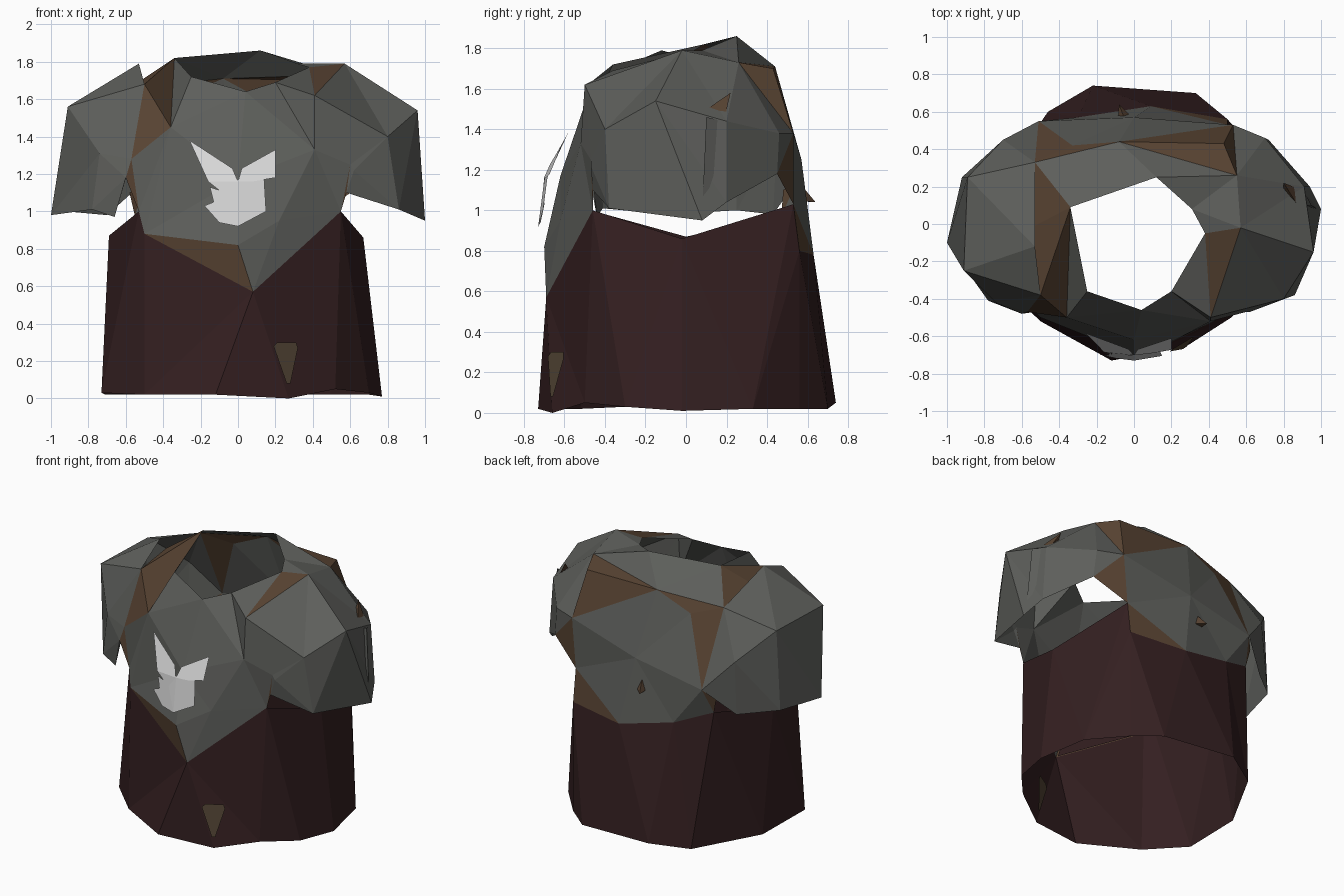
import bpy
import bmesh
from mathutils import Vector
from mathutils.bvhtree import BVHTree

default_cube = bpy.data.objects.get("Cube")
if default_cube:
    bpy.data.objects.remove(default_cube, do_unlink=True)


def make_material(name, colour):
    material = bpy.data.materials.new(name)
    material.use_nodes = True
    rgba = (*colour, 1)
    material.diffuse_color = rgba
    material.node_tree.nodes["Principled BSDF"].inputs["Base Color"].default_value = rgba
    return material


GREY = make_material("grey cloth", (.11, .113, .104))
BROWN = make_material("brown cloth", (.1, .058, .033))
MAROON = make_material("dark maroon cloth", (.034, .0138, .0148))
TAN = make_material("tan patch", (.085, .058, .034))
WHITE = make_material("pale ornament", (.68, .68, .68))


def add_object(name, bm, materials):
    """Turn faces outward, split them into flat facets and link the object."""
    for face in bm.faces:
        face.normal_update()
        outward = face.calc_center_median() - Vector((0, 0, 1))
        if face.normal.dot(outward) < 0:
            face.normal_flip()
    bmesh.ops.triangulate(bm, faces=bm.faces[:])
    mesh = bpy.data.meshes.new(name)
    bm.to_mesh(mesh)
    bm.free()
    for material in materials:
        mesh.materials.append(material)
    obj = bpy.data.objects.new(name, mesh)
    bpy.context.collection.objects.link(obj)
    return obj


def cloth_panel(name, rows, materials=(GREY, BROWN), accents=(), closed=False):
    """Loft rows of points; repeated points collapse a quad to a triangle."""
    bm = bmesh.new()
    shared = {}

    def vert(point):
        if point not in shared:
            shared[point] = bm.verts.new(point)
        return shared[point]

    for r, (upper, lower) in enumerate(zip(rows, rows[1:])):
        count = len(upper)
        for c in range(count if closed else count - 1):
            n = (c + 1) % count
            loop = [vert(p) for p in (upper[c], upper[n], lower[n], lower[c])]
            loop = list(dict.fromkeys(loop))
            if len(loop) > 2:
                face = bm.faces.new(loop)
                face.material_index = int((r, c) in accents)
    return add_object(name, bm, materials)


def flat_plate(name, outline, material, depth):
    """Face from an (x, z) outline, with y given by a depth rule."""
    bm = bmesh.new()
    bm.faces.new([bm.verts.new((x, depth(x, z), z)) for x, z in outline])
    return add_object(name, bm, [material])


def spike(name, base, tip, width, material):
    """Small three-sided thorn from base to tip."""
    base, tip = Vector(base), Vector(tip)
    axis = tip - base
    bm = bmesh.new()
    bmesh.ops.create_cone(bm, segments=3, radius1=width, radius2=0, depth=axis.length)
    bm.transform(axis.to_track_quat("Z", "Y").to_matrix().to_4x4())
    bmesh.ops.translate(bm, vec=(base + tip) / 2, verts=bm.verts[:])
    return add_object(name, bm, [material])


# Shared corners of the hem
front_dip = (.08, -.69, .57)
front_left = (.55, -.46, 1.0)
front_right = (-.53, -.47, 1.0)
front_right_low = (-.5, -.5, .88)
back_left = (.5, .53, 1.03)
back_left_low = (.5, .56, .8)
back_dip = (.09, .63, .78)
back_right = (-.55, .47, .97)
back_right_low = (-.3, .57, .87)

# Flared skirt, open at top and bottom
skirt = cloth_panel("skirt", [
    [front_dip, front_left, front_left, (.67, -.02, .86), back_left, back_left_low,
     back_dip, back_right_low, back_right, (-.69, 0, .87), front_right,
     front_right_low, front_dip],
    [(.27, -.66, 0), (.52, -.5, .05), (.7, -.3, .03), (.77, -.02, .01), (.7, .33, .02),
     (.5, .56, .02), (.33, .7, .02), (-.22, .74, .05), (-.46, .6, .02), (-.71, .15, .02),
     (-.73, -.3, .03), (-.5, -.52, .02), (-.12, -.73, .02)],
], [MAROON], closed=True)

# Shared corners of the armholes, front to back
arm_left = [(.6, -.47, 1.25), (.41, -.5, 1.62), (.57, -.02, 1.79),
            (.55, .26, 1.73), (.53, .53, 1.38)]
arm_right = [(-.57, -.47, 1.28), (-.5, -.38, 1.68), (-.53, -.12, 1.79),
             (-.53, .33, 1.66), (-.51, .55, 1.15)]

# Shared corners of the neck and shoulders
collar_left = (.2, -.36, 1.69)
collar_right = (-.25, -.36, 1.72)
collar_peak = (-.34, .09, 1.82)
collar_back = (.12, .25, 1.86)
collar_side = (.31, .08, 1.79)
collar_shoulder = (.38, -.05, 1.77)
back_ridge = (-.08, .44, 1.71)
back_shoulder = (.48, .43, 1.7)
back_notch = (-.33, .42, 1.6)

# Yoke around the neck opening
cloth_panel("yoke", [
    [collar_left, collar_shoulder, collar_shoulder, collar_side, collar_back,
     collar_peak, collar_peak, collar_peak],
    [arm_left[1], arm_left[1], arm_left[2], arm_left[3], back_ridge,
     arm_right[3], (-.55, -.02, 1.68), arm_right[1]],
], accents={(0, 1), (0, 5), (0, 6)})

# Chest panel with a pointed hem
chest_fold = (-.36, -.5, 1.45)
cloth_panel("chest", [
    [arm_right[1], collar_peak, collar_right, (.04, -.46, 1.64), collar_left, arm_left[1]],
    [arm_right[0], chest_fold, chest_fold, (0, -.62, 1.17), (.41, -.52, 1.33), arm_left[0]],
    [front_right, front_right_low, front_right_low, (0, -.7, .82), (.22, -.62, .95),
     front_left],
    [front_right, front_right_low, front_right_low, front_dip, front_dip, front_left],
], accents={(0, 0), (2, 2)})

# Dark lining behind the brown chest facet
lining_corner = (.08, -.67, .57)
cloth_panel("chest_lining", [[(-.5, -.48, .88), (0, -.68, .82)], [lining_corner] * 2],
            [MAROON])

# Back panel with patched shoulders
back_middle = (0, .57, 1.25)
cloth_panel("back", [
    [arm_right[3], arm_right[3], back_ridge, back_ridge, arm_left[3], arm_left[3]],
    [arm_right[3], back_notch, back_ridge, back_ridge, back_shoulder, arm_left[3]],
    [arm_right[4], arm_right[4], back_middle] + [arm_left[4]] * 3,
    [back_right, back_right_low, back_dip] + [back_left] * 3,
    [back_right, back_right_low, back_dip] + [back_left_low] * 3,
], accents={(0, 1), (0, 3), (1, 0), (1, 3), (1, 4), (3, 2)})

# Wide open sleeves: armhole, elbow and hem rows, closed up to the armhole ends
left_elbow = [(.62, -.47, 1.22), (.8, -.4, 1.4), (.96, -.15, 1.54), (.91, .2, 1.44),
              (.7, .46, 1.38)]
left_hem = [(.58, -.46, 1.1), (.86, -.38, 1.01), (1, .08, .95), (.94, .2, 1.04),
            (.72, .45, 1.18)]
right_elbow = [(-.6, -.48, 1.18), (-.74, -.42, 1.31), (-.91, -.25, 1.56), (-.89, .25, 1.56),
               (-.7, .45, 1.36)]
right_hem = [(-.66, -.44, .97), (-.78, -.41, 1.01), (-1, -.1, .98), (-.92, .25, 1.0),
             (-.7, .43, .98)]
for side, arm, elbow, hem in (("left", arm_left, left_elbow, left_hem),
                              ("right", arm_right, right_elbow, right_hem)):
    first, last = arm[0], arm[-1]
    cloth_panel(side + "_sleeve", [[first, *row, last] for row in (arm, elbow, hem)])

# Brown gussets joining the armholes to the hem
for name, arm, tip, hem in (
        ("left_front_gusset", arm_left[0], left_hem[0], front_left),
        ("left_back_gusset", arm_left[4], left_hem[4], back_left),
        ("right_front_gusset", arm_right[0], right_elbow[0], front_right),
        ("right_back_gusset", arm_right[4], (-.58, .48, 1.1), back_right)):
    cloth_panel(name, [[arm, tip], [hem, hem]], [BROWN])

# Pale chest ornament: two swept-back wings and a folded body
ornament_parts = {
    "ornament_right_wing": [(-.26, 1.38), (-.03, 1.23), (0, 1.16), (-.06, 1.08), (-.16, 1.16)],
    "ornament_left_wing": [(0, 1.16), (.02, 1.23), (.2, 1.33), (.2, 1.18), (.08, 1.16)],
    "ornament_right_body": [(0, 1.17), (0, .92), (-.1, .94), (-.18, 1.03), (-.13, 1.05),
                            (-.15, 1.13), (-.06, 1.1)],
    "ornament_left_body": [(0, 1.17), (.14, 1.17), (.15, 1.0), (0, .92)],
}


def ornament_depth(x, z):
    return -.73 + .12 * (z - .92) + .3 * max(0, z - 1.16) + .1 * abs(x)


for part, outline in ornament_parts.items():
    flat_plate(part, outline, WHITE, ornament_depth)

# Tan patch draped on both faces of the skirt front
bm = bmesh.new()
bm.from_mesh(skirt.data)
surface = BVHTree.FromBMesh(bm)
bm.free()


def skirt_depth(x, z):
    return surface.ray_cast(Vector((x, -2, z)), Vector((0, 1, 0)))[0].y


patch = [(.19, .28), (.21, .3), (.31, .3), (.32, .27), (.28, .08), (.26, .08)]
for name, offset in (("patch_outside", -.015), ("patch_inside", .015)):
    flat_plate(name, patch, TAN, lambda x, z: skirt_depth(x, z) + offset)

# Small thorns on the left sleeve and the back
spike("sleeve_thorn", (.85, .14, 1.46), (.8, .22, 1.58), .06, BROWN)
spike("sleeve_fold", (.88, .14, 1.44), (.98, .08, 1.0), .08, GREY)
spike("back_thorn", (-.05, .56, 1.07), (-.08, .64, 1.04), .05, BROWN)
